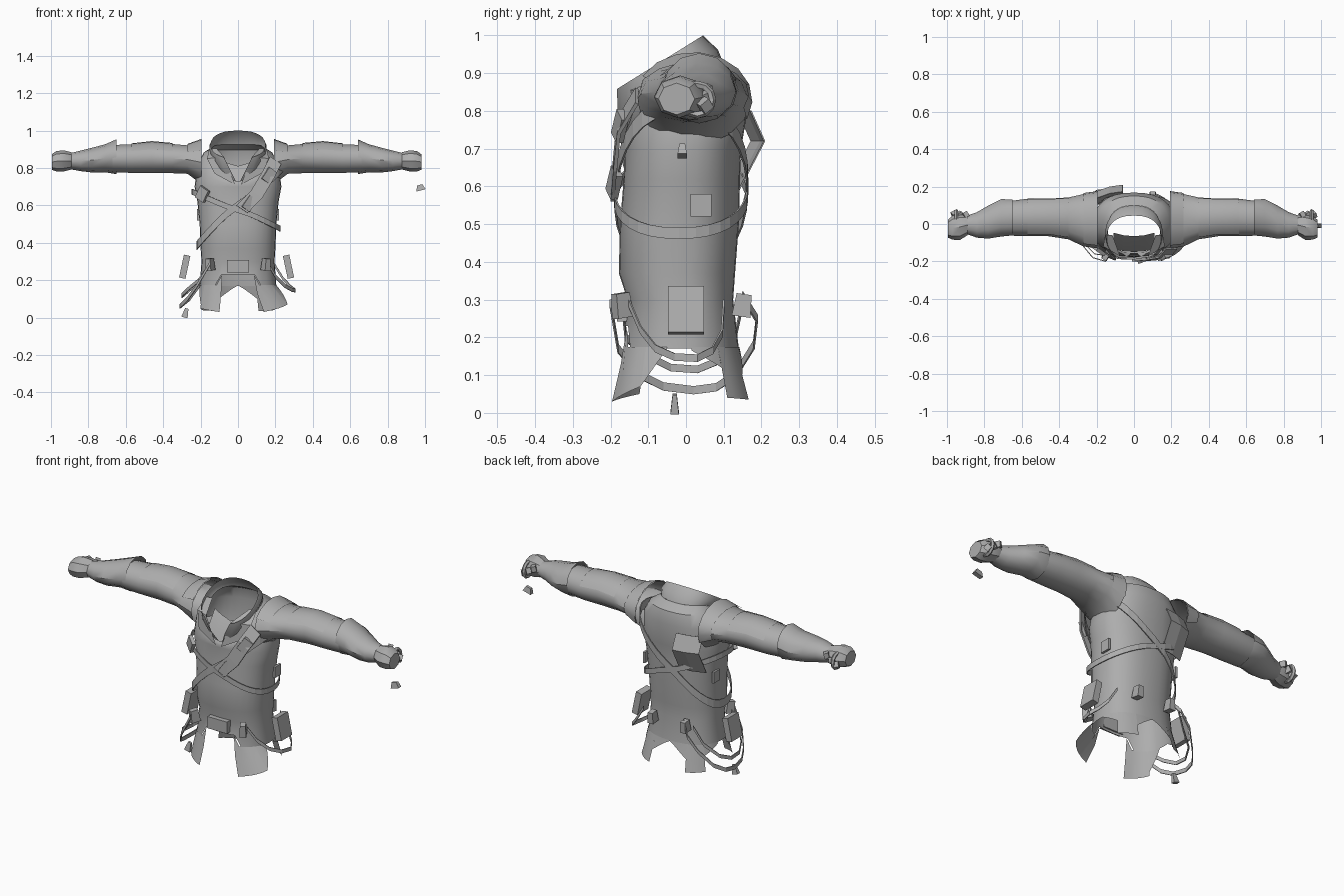
import bpy, bmesh, math
from math import sin, cos, radians, pi
from mathutils import Vector

cube = bpy.data.objects.get("Cube")
if cube:
    bpy.data.objects.remove(cube, do_unlink=True)

cloth = bpy.data.materials.new("grey cloth")
cloth.use_nodes = True
GREY = (0.42, 0.42, 0.42, 1)
cloth.diffuse_color = GREY
cloth.node_tree.nodes["Principled BSDF"].inputs["Base Color"].default_value = GREY


def finish(name, bm, thick=0.0, angle=30):
    bmesh.ops.recalc_face_normals(bm, faces=bm.faces)
    me = bpy.data.meshes.new(name)
    bm.to_mesh(me)
    bm.free()
    me.materials.append(cloth)
    ob = bpy.data.objects.new(name, me)
    bpy.context.collection.objects.link(ob)
    if thick:  # strips and plates stay flat shaded
        mod = ob.modifiers.new("thickness", "SOLIDIFY")
        mod.thickness, mod.offset = thick, 0
        return ob
    bpy.ops.object.select_all(action="DESELECT")
    ob.select_set(True)
    bpy.context.view_layer.objects.active = ob
    bpy.ops.object.shade_smooth_by_angle(angle=radians(angle))
    return ob


def loft(name, rings, closed=True, cap=False, thick=0.0, angle=30):
    """Skin a list of equally long point rings."""
    bm = bmesh.new()
    rows = [[bm.verts.new(p) for p in ring] for ring in rings]
    n = len(rows[0])
    for a, b in zip(rows, rows[1:]):
        for i in range(n if closed else n - 1):
            j = (i + 1) % n
            bm.faces.new((a[i], a[j], b[j], b[i]))
    if cap:
        bm.faces.new(rows[-1])
    return finish(name, bm, thick, angle)


def ribbon(name, pts, width, closed=False):
    lift = Vector((0, 0, width / 2))
    return loft(name, [[Vector(p) - lift for p in pts], [Vector(p) + lift for p in pts]],
                closed, thick=0.005)


def box(name, loc, size, rot=(0, 0, 0), taper=1.0):
    bm = bmesh.new()
    bmesh.ops.create_cube(bm, size=1)
    for v in bm.verts:
        k = taper if v.co.z > 0 else 1
        v.co = Vector((v.co.x * size[0] * k, v.co.y * size[1] * k, v.co.z * size[2]))
    ob = finish(name, bm)
    ob.location, ob.rotation_euler = loc, [radians(r) for r in rot]
    return ob


# Torso: height, half width, front y, back y
SECTIONS = [(0.03, 0.235, -0.205, 0.18), (0.17, 0.205, -0.17, 0.14), (0.3, 0.195, -0.155, 0.125),
            (0.37, 0.2, -0.178, 0.13), (0.5, 0.205, -0.175, 0.14), (0.62, 0.217, -0.165, 0.143),
            (0.7, 0.232, -0.163, 0.146)]


def oval(t, rx, yf, yb):
    c, s = cos(t), sin(t)
    return (rx * math.copysign(abs(c) ** 0.85, c),
            (yf + yb) / 2 + (yb - yf) / 2 * math.copysign(abs(s) ** 0.85, s))


def on_body(t, z, out=0.0):
    lo, hi = SECTIONS[0], SECTIONS[-1]
    for a, b in zip(SECTIONS, SECTIONS[1:]):
        if a[0] <= z <= b[0]:
            lo, hi = a, b
    k = min(1, max(0, (z - lo[0]) / (hi[0] - lo[0])))
    rx, yf, yb = (lo[i] + (hi[i] - lo[i]) * k for i in (1, 2, 3))
    return Vector((*oval(t, rx + out, yf - out, yb + out), z))


def neck_point(t, rx, yf, yb, zf, zb, p):
    return Vector((*oval(t, rx, yf, yb), zb - (zb - zf) * ((1 - sin(t)) / 2) ** p))


def collar_base(t):
    return neck_point(t, 0.14, -0.155, 0.1, 0.73, 0.925, 2.6)


# Coat body, its bottom edge cut higher at the middle of the front
N = 32
angles = [2 * pi * i / N for i in range(N)]
body = [[on_body(t, 0.23 if sin(t) < -0.92 else 0.17) for t in angles]]
body += [[on_body(t, s[0]) for t in angles] for s in SECTIONS[2:]]
body.append([neck_point(t, 0.218, -0.165, 0.168, 0.715, 0.83, 3) for t in angles])
body.append([neck_point(t, 0.185, -0.16, 0.15, 0.722, 0.895, 3) for t in angles])
body.append([collar_base(t) for t in angles])
loft("coat_body", body, angle=40)

# Standing collar, open at the front with its corners spread apart
low, mid, top = [], [], []
for i in range(25):
    k = i / 24
    tb = radians(-87 + 354 * k)
    tt = radians(-62 + 304 * k)
    tip = Vector((*oval(tt, 0.145, -0.195, 0.045), 0))
    tip.z = 0.86 + 0.14 * (tip.y + 0.18) / 0.225
    a = collar_base(tb)
    low.append(a)
    mid.append(a.lerp(tip, 0.5) + Vector((0.012 * cos(tb), 0.012 * sin(tb), 0)))
    top.append(tip)
loft("collar", [low, mid, top], closed=False, angle=50)

# Shirt front sloping back towards the neck inside the collar
loft("shirt_front", [[(x, y + 1.5 * x * x, z - 0.3 * (0.1 - abs(x)))
                      for x in (-0.11, -0.055, 0, 0.055, 0.11)]
                     for y, z in ((-0.065, 0.84), (-0.115, 0.77), (-0.15, 0.69))],
     closed=False, angle=50)

# Hem flaps: start and end angle, start and end height
FLAPS = [(190, 212, 0.17, 0.07), (212, 249, 0.05, 0.03), (291, 328, 0.03, 0.07),
         (328, 350, 0.07, 0.17), (8, 36, 0.165, 0.12), (36, 66, 0.04, 0.035),
         (66, 90, 0.1, 0.172), (90, 114, 0.172, 0.1), (114, 144, 0.035, 0.04),
         (144, 172, 0.12, 0.165)]
for a0, a1, z0, z1 in FLAPS:
    rows = [[], [], []]
    for i in range(5):
        t = radians(a0 + (a1 - a0) * i / 4)
        z = z0 + (z1 - z0) * i / 4
        top_z = 0.23 if 249 <= a0 + (a1 - a0) * i / 4 <= 291 else 0.175
        for row, h in zip(rows, (top_z, (top_z + z) / 2, z)):
            row.append(on_body(t, h, 0.002))
            if sin(t) < 0:
                row[-1].x += (0.175 - min(h, 0.175)) * 0.75 * max(0, cos(t))
    loft("hem_flap", rows, closed=False)

# Sleeves and gloves: x, centre y, centre z, half depth, half height
SLEEVE = [(0.195, 0.02, 0.83, 0.15, 0.12), (0.27, 0.02, 0.845, 0.14, 0.078),
          (0.35, 0.03, 0.85, 0.112, 0.08), (0.46, 0.035, 0.855, 0.1, 0.085),
          (0.57, 0.035, 0.85, 0.1, 0.078), (0.67, 0.03, 0.85, 0.092, 0.075)]
FOREARM = [(0.65, 0.035, 0.86, 0.096, 0.093), (0.71, 0.033, 0.852, 0.1, 0.075),
           (0.78, 0.01, 0.842, 0.088, 0.066), (0.84, -0.005, 0.838, 0.068, 0.055),
           (0.9, -0.005, 0.836, 0.047, 0.042)]
HAND = [(0.89, -0.005, 0.838, 0.055, 0.046), (0.93, -0.015, 0.838, 0.07, 0.056),
        (0.97, -0.02, 0.836, 0.064, 0.055), (0.995, -0.025, 0.832, 0.048, 0.042)]


def tube(name, side, data, sides, start=0, end=360, grow=0.0, cap=False):
    full = end - start == 360
    n = sides if full else sides + 1
    rings = []
    for x, cy, cz, ry, rz in data:
        x = side * x * (0.985 if side > 0 else 1)
        ts = [radians(start + (end - start) * i / sides) for i in range(n)]
        rings.append([(x, cy + (ry + grow) * cos(t), cz + (rz + grow) * sin(t)) for t in ts])
    return loft(name, rings, closed=full, cap=cap, angle=35)


for side, word in ((1, "left"), (-1, "right")):
    tube(word + "_sleeve", side, SLEEVE, 14)
    tube(word + "_upper_arm_patch", side, SLEEVE[2:5], 6, 20, 150, 0.004)
    tube(word + "_forearm", side, FOREARM, 12)
    tube(word + "_glove", side, HAND, 8, cap=True)
    # Shoulder pad hanging over the back of the sleeve
    tube(word + "_shoulder_pad", side, SLEEVE[:2], 8, -25, 150, 0.006)
    # Wrist ring and finger stubs
    bpy.ops.mesh.primitive_torus_add(major_segments=12, minor_segments=5, major_radius=0.04,
                                     minor_radius=0.01, location=(side * 0.95, 0.03, 0.83),
                                     rotation=(0, pi / 2, 0))
    ring = bpy.context.object
    ring.name = word + "_wrist_ring"
    ring.data.materials.append(cloth)
    for i in range(3):
        box(word + "_glove_tab", (side * (0.9 + 0.03 * i), 0.05, 0.855 - 0.02 * i),
            (0.025, 0.03, 0.03), (20 * i, 15, 30))
    # Folded lapel in front of the collar
    loft(word + "_lapel", [[(side * x, y, z) for x, y, z in row] for row in (
        ((0.155, -0.06, 0.9), (0.165, -0.12, 0.85), (0.125, -0.165, 0.77)),
        ((0.115, -0.06, 0.905), (0.075, -0.172, 0.86), (0.015, -0.172, 0.71)))], closed=False)
    # Hip pouch
    box(word + "_hip_pouch", (side * (0.27 if side > 0 else 0.285), 0, 0.272), (0.035, 0.095, 0.125),
        (0, -side * 12, 0))
    # Small belt pouches front and back
    box(word + "_front_belt_pouch", (side * 0.15, -0.17, 0.285), (0.035, 0.05, 0.065),
        (8, 0, side * 30), 0.8)
    box(word + "_back_belt_pouch", (side * 0.1, 0.15, 0.285), (0.035, 0.05, 0.06), (-8, 0, 0), 0.8)
    box(word + "_side_tab", (side * 0.212, 0.04, 0.55), (0.012, 0.055, 0.06))

# Loose cloth standing off behind the right shoulder blade
loft("back_flap", [[(-x, y + e, z) for x, e in ((0.06, 0), (0.13, -0.01), (0.2, -0.035))]
                   for y, z in ((0.172, 0.8), (0.208, 0.72), (0.14, 0.59))],
     closed=False, thick=0.004)

box("belt_buckle", (0, -0.168, 0.275), (0.12, 0.03, 0.065))

# Crossed chest straps running around the torso
for name, base, slope, width in (("low_chest_strap", 0.575, -0.46, 0.03),
                                 ("high_chest_strap", 0.6, 1.0, 0.045)):
    path = [on_body(t, base + slope * 0.215 * cos(t), 0.02) for t in angles]
    ribbon(name, path, width, closed=True)

# Broad shoulder strap with buckles
front = [(0.2, -0.13, 0.84), (0.16, -0.178, 0.76), (0.1, -0.188, 0.66), (0.02, -0.195, 0.58)]
loft("shoulder_strap", [[(x - 0.03, y, z + 0.02) for x, y, z in front],
                        [(x + 0.03, y, z - 0.02) for x, y, z in front]], closed=False, thick=0.01)
for x, y, z in ((0.165, -0.175, 0.76), (0.06, -0.19, 0.61)):
    box("strap_buckle", (x, y, z), (0.05, 0.02, 0.075), (0, 35, 20))
box("strap_end_pouch", (-0.19, -0.14, 0.66), (0.06, 0.02, 0.07), (0, 30, -35))

# Slack straps hanging from the belt
ribbon("left_hanging_strap", [(0.16, -0.15, 0.29), (0.2, -0.12, 0.22), (0.25, -0.08, 0.17),
                              (0.29, -0.03, 0.148), (0.305, 0.03, 0.145), (0.28, 0.07, 0.165),
                              (0.24, 0.095, 0.21), (0.19, 0.1, 0.29)], 0.02)
ribbon("right_hanging_strap", [(-0.14, -0.17, 0.3), (-0.21, -0.16, 0.2), (-0.27, -0.1, 0.15),
                               (-0.3, -0.04, 0.12), (-0.3, 0.03, 0.115), (-0.27, 0.09, 0.14),
                               (-0.2, 0.13, 0.2), (-0.15, 0.15, 0.29)], 0.02)
ribbon("right_low_strap", [(-0.15, -0.2, 0.29), (-0.22, -0.18, 0.17), (-0.27, -0.12, 0.1),
                           (-0.3, -0.06, 0.07), (-0.31, 0.02, 0.06), (-0.3, 0.08, 0.068),
                           (-0.26, 0.13, 0.1), (-0.2, 0.18, 0.18), (-0.14, 0.188, 0.25),
                           (-0.09, 0.15, 0.31)], 0.022)
box("strap_tip", (-0.28, -0.03, 0.025), (0.035, 0.022, 0.05), (0, 15, 0), 0.5)

# Loose tag below the left glove
box("loose_tag", (0.975, -0.01, 0.695), (0.05, 0.025, 0.03), (0, -15, 0), 0.6)
